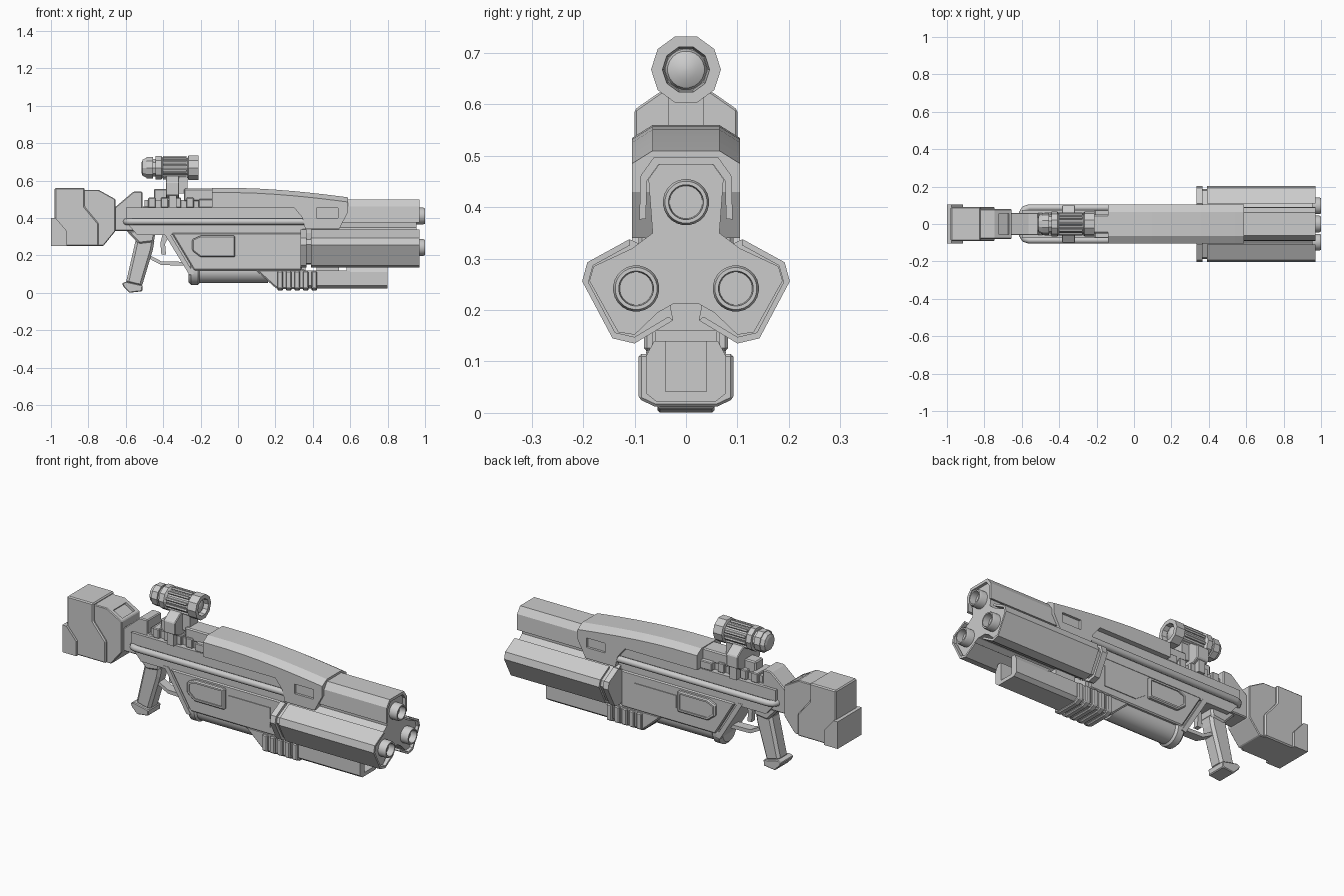
import bpy, bmesh, math

if "Cube" in bpy.data.objects:
    bpy.data.objects.remove(bpy.data.objects["Cube"])


def loft(name, sections, smooth=False, bevel=0):
    """Skin equal-length point rings and cap both ends."""
    bm = bmesh.new()
    rings = [[bm.verts.new(p) for p in s] for s in sections]
    n = len(rings[0])
    for a, b in zip(rings, rings[1:]):
        for i in range(n):
            j = (i + 1) % n
            bm.faces.new((a[i], a[j], b[j], b[i]))
    bm.faces.new(rings[0])
    bm.faces.new(rings[-1])
    bmesh.ops.recalc_face_normals(bm, faces=bm.faces)
    me = bpy.data.meshes.new(name)
    bm.to_mesh(me)
    bm.free()
    ob = bpy.data.objects.new(name, me)
    bpy.context.collection.objects.link(ob)
    if bevel:
        m = ob.modifiers.new("bevel", "BEVEL")
        m.width, m.segments, m.limit_method = bevel, 1, 'ANGLE'
    if smooth:
        bpy.context.view_layer.objects.active = ob
        ob.select_set(True)
        bpy.ops.object.shade_smooth_by_angle(angle=math.radians(35))
        ob.select_set(False)
    return ob


def slab(name, prof, y0, y1, bevel=0):
    """Side profile (x, z) extruded across y."""
    return loft(name, [[(x, y, z) for x, z in prof] for y in (y0, y1)], bevel=bevel)


def beam(name, prof, x0, x1, bevel=0):
    """Cross-section (y, z) extruded along x."""
    return loft(name, [[(x, y, z) for y, z in prof] for x in (x0, x1)], bevel=bevel)


def box(name, x0, x1, w, z0, z1, bevel=0):
    return slab(name, [(x0, z0), (x1, z0), (x1, z1), (x0, z1)], -w, w, bevel)


def lathe(name, prof, y, z, n=24, smooth=True):
    """(x, r) profile turned around an x-direction axis."""
    ang = [2 * math.pi * (i + .5) / n for i in range(n)]
    return loft(name, [[(x, y + r * math.sin(a), z + r * math.cos(a)) for a in ang]
                       for x, r in prof], smooth)


def pipe(name, pts, r):
    cu = bpy.data.curves.new(name, 'CURVE')
    cu.dimensions, cu.bevel_depth, cu.bevel_resolution, cu.use_fill_caps = '3D', r, 2, True
    sp = cu.splines.new('POLY')
    sp.points.add(len(pts) - 1)
    for p, q in zip(sp.points, pts):
        p.co = (*q, 1)
    bpy.context.collection.objects.link(bpy.data.objects.new(name, cu))


def mirrored(half):
    """Close a (y, z) half outline across y = 0."""
    return half + [(-y, z) for y, z in reversed(half)]


def cut(ob, cutter):
    m = ob.modifiers.new("cut", "BOOLEAN")
    m.operation, m.object, m.solver = 'DIFFERENCE', cutter, 'EXACT'
    cutter.hide_render = True
    cutter.hide_set(True)


# Stock
slab("stock_butt", [(-.98, .4), (-.98, .56), (-.82, .56), (-.82, .46), (-.745, .37),
                    (-.745, .25), (-.98, .25)], -.092, .092, .006)
slab("butt_pad", [(-1, .25), (-1, .4), (-.975, .4), (-.915, .33), (-.915, .25)], -.105, .105)
stock = slab("stock_front", [(-.85, .55), (-.745, .55), (-.655, .5), (-.655, .33),
                             (-.72, .25), (-.85, .25)], -.08, .08, .004)
cut(stock, slab("stock_recess_cutter", [(-.73, .527), (-.675, .496), (-.65, .54),
                                        (-.70, .57)], -.055, .055))
slab("stock_neck", [(-.66, .33), (-.66, .455), (-.56, .54), (-.51, .54), (-.51, .46),
                    (-.48, .46), (-.48, .33)], -.06, .06, .005)

# Receiver and lower body
slab("receiver", [(-.6, .455), (.36, .455), (.36, .31), (-.54, .31), (-.6, .38)], -.076, .076)
slab("lower_body", [(-.4, .325), (.36, .325), (.36, .12), (-.27, .12)], -.066, .066)
slab("body_sides", [(-.355, .32), (.34, .32), (.34, .12), (-.235, .12)], -.082, .082, .006)
slab("rear_frame", [(-.4, .325), (-.37, .325), (-.235, .1), (-.26, .095)], -.078, .078)
for s in (-1, 1):
    side = "right" if s < 0 else "left"
    p = slab("side_panel_" + side, [(-.245, .285), (-.2, .305), (-.015, .305), (-.015, .19),
                                    (-.2, .19), (-.245, .225)], s * .07, s * .1, .006)
    cut(p, slab("panel_cutter_" + side, [(-.23, .275), (-.195, .29), (-.03, .29), (-.03, .205),
                                         (-.195, .205), (-.23, .235)], s * .094, s * .12))
    slab("side_plate_" + side, [(0, .27), (.255, .27), (.255, .16), (.06, .16), (0, .2)],
         s * .07, s * .086)
    pipe("side_rod_" + side, [(.36, s * .087, .38), (-.56, s * .087, .38), (-.585, s * .08, .38),
                              (-.597, s * .06, .38), (-.597, s * .03, .38)], .018)

# Top cover with a side window over the barrels
secs = []
for x, zb in [(-.14, .455), (0, .455), (.1, .455), (.2, .455), (.3, .455), (.345, .4),
              (.36, .34), (.45, .34), (.54, .34), (.588, .43)]:
    zt = .56 - .05 * (max(x, 0) / .588) ** 1.6
    secs.append([(x, y, z) for y, z in mirrored([(.105, zb), (.105, zt - .025), (.065, zt)])])
cover = loft("top_cover", secs)
for s in (-1, 1):
    cut(cover, slab("window_cutter", [(.42, .4), (.535, .4), (.535, .453), (.42, .453)],
                    s * .092, s * .12))

# Three-lobed barrel housing
beam("barrel_core", mirrored([(.025, .212), (.055, .195), (.1, .152), (.132, .157), (.188, .257),
                              (.18, .285), (.105, .32), (.065, .35), (.068, .39),
                              (.073, .455), (.052, .484)]), .345, .955)


def shell(name, outer, c, k, x0, x1):
    inner = [(c[0] + (y - c[0]) * k, c[1] + (z - c[1]) * k) for y, z in reversed(outer)]
    beam(name, outer + inner, x0, x1)


for s in (-1, 1):
    lobe = [(s * y, z) for y, z in [(.11, .338), (.192, .293), (.202, .256), (.143, .145),
                                    (.1, .135), (.025, .18)]]
    shell("lower_shell", lobe, (s * .1, .24), .88, .39, .97)
    beam("rear_collar", lobe + [(s * .05, .31)], .335, .367)
shell("upper_shell", mirrored([(.091, .376), (.088, .462), (.062, .498)]), (0, .39), .86, .5, .97)
for y, z in [(0, .41), (.097, .242), (-.097, .242)]:
    lathe("barrel_muzzle", [(.9, .045), (.99, .045), (1, .041), (1, .034), (.965, .032)], y, z)

# Underbarrel launcher and ribbed fore-grip
lathe("under_tube", [(-.22, .066), (.16, .066)], 0, .117)
lathe("under_tube_cap", [(-.265, .06), (-.25, .076), (-.215, .076), (-.205, .066)], 0, .117)
slab("launcher_wedge", [(.09, .125), (.36, .125), (.36, .02), (.21, .02), (.19, .035)], -.078, .078, .008)
duct = beam("launcher", mirrored([(.058, .022), (.078, .038), (.078, .11), (.062, .14)]), .58, .8)
cut(duct, box("launcher_cutter", .7, .85, .04, .042, .15))
beam("launcher_rear", mirrored([(.058, .022), (.078, .038), (.078, .118)]), .34, .6)
for i in range(5):
    x = .21 + i * .0455
    beam("grip_rib", mirrored([(.06, .012), (.092, .027), (.092, .115)]), x, x + .031, .005)
box("launcher_bridge", .42, .54, .06, .1, .16)

# Pistol grip, guard and trigger
slab("grip_mount", [(-.6, .335), (-.44, .335), (-.45, .27), (-.53, .26)], -.05, .05, .01)
slab("pistol_grip", [(-.545, .29), (-.445, .29), (-.455, .23), (-.515, .03), (-.6, .05)],
     -.042, .042, .014)
slab("grip_base", [(-.62, .05), (-.6, .06), (-.51, .04), (-.512, .008), (-.58, 0), (-.61, .03)],
     -.055, .055, .004)
slab("trigger_guard", [(-.48, .205), (-.41, .168), (-.29, .165), (-.28, .145), (-.41, .148),
                       (-.48, .185)], -.025, .025)
slab("trigger", [(-.4, .325), (-.36, .325), (-.39, .26), (-.385, .205), (-.41, .205),
                 (-.415, .265)], -.014, .014)

# Top rail
box("rail_base", -.5, -.13, .045, .45, .495)
for i in range(4):
    box("rail_tooth", -.48 + i * .068, -.44 + i * .068, .062, .455, .508, .004)
box("rear_sight", -.45, -.375, .035, .49, .555, .006)
box("rail_top", -.29, -.13, .05, .49, .556, .006)
box("rail_side_block", -.21, -.13, .075, .455, .5, .004)

# Scope and its mount
beam("scope_mount", mirrored([(.06, .505), (.1, .525), (.1, .59), (.05, .625)]), -.385, -.315, .004)
for s in (-1, 1):
    slab("mount_clamp", [(-.37, .455), (-.33, .455), (-.33, .54), (-.37, .54)], s * .055, s * .09)
box("mount_post", -.385, -.27, .035, .53, .64)
lathe("scope_body", [(-.515, .03), (-.51, .045), (-.485, .058), (-.48, .05), (-.44, .05),
                     (-.44, .066), (-.41, .066), (-.40, .054), (-.27, .054), (-.265, .068),
                     (-.212, .068), (-.212, .046), (-.245, .042)], 0, .668, 10, False)
lathe("scope_rear_ring", [(-.49, .06), (-.455, .06)], 0, .668, 10, False)
lathe("scope_lens", [(-.25, .042), (-.235, .036), (-.226, .02), (-.223, .004)], 0, .668, 20)
for i in range(10):
    a = 2 * math.pi * i / 10
    y, z = .055 * math.sin(a), .668 + .055 * math.cos(a)
    lathe("scope_rib", [(-.4, .008), (-.275, .008)], y, z, 6, False)
